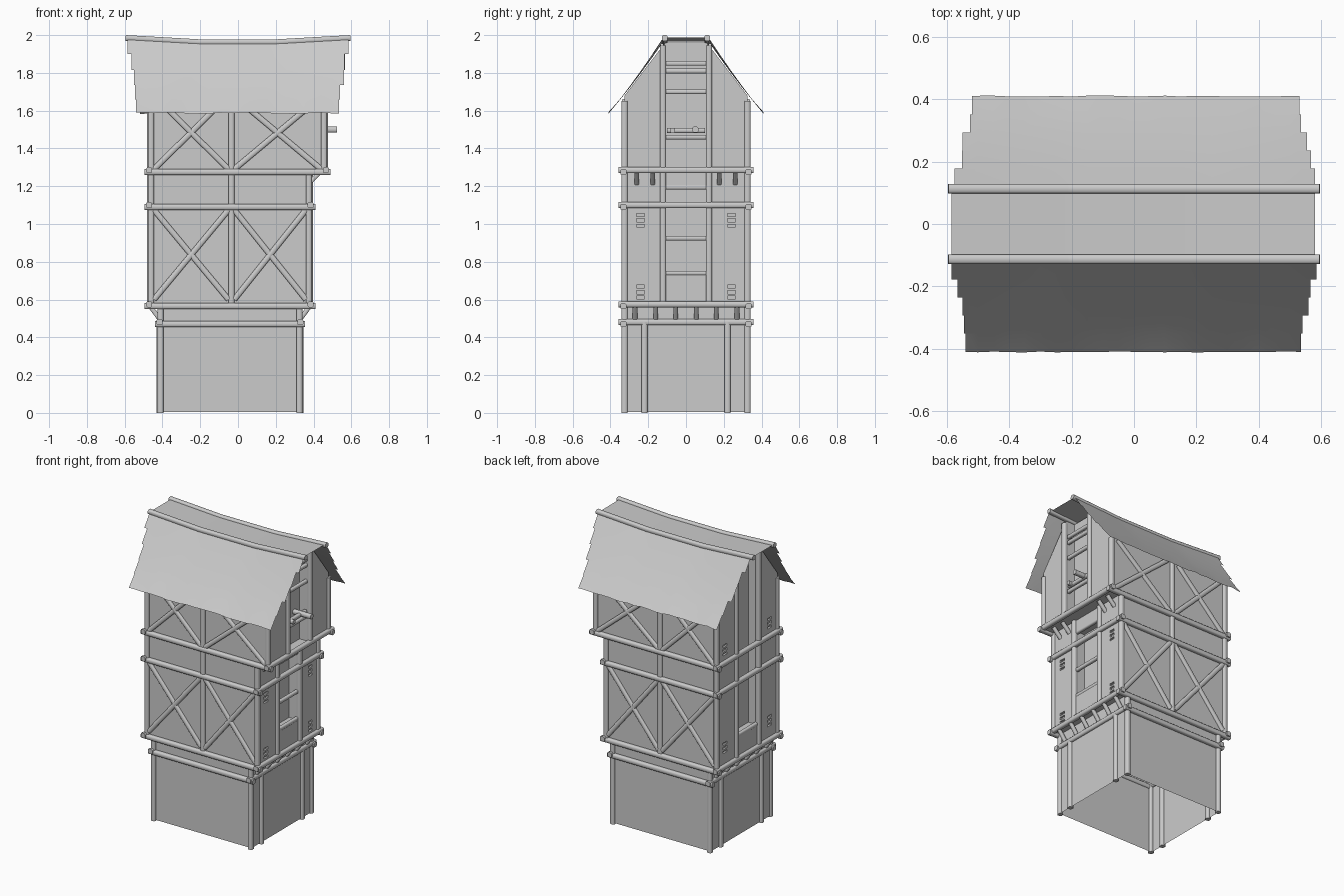
import bpy, bmesh, math, random
from mathutils import Vector, Matrix

random.seed(4)
old = bpy.data.objects.get("Cube")
if old:
    bpy.data.objects.remove(old)

grey = bpy.data.materials.new("plain grey")
grey.use_nodes = True
COLOUR = (0.6, 0.6, 0.6, 1)
grey.diffuse_color = COLOUR
grey.node_tree.nodes["Principled BSDF"].inputs["Base Color"].default_value = COLOUR


def finish(name, bm, smooth=False):
    bmesh.ops.recalc_face_normals(bm, faces=bm.faces)
    mesh = bpy.data.meshes.new(name)
    bm.to_mesh(mesh)
    bm.free()
    mesh.materials.append(grey)
    obj = bpy.data.objects.new(name, mesh)
    bpy.context.collection.objects.link(obj)
    if smooth:
        bpy.ops.object.select_all(action='DESELECT')
        obj.select_set(True)
        bpy.context.view_layer.objects.active = obj
        bpy.ops.object.shade_smooth_by_angle(angle=math.radians(50))
    return obj


def add_box(bm, lo, hi):
    lo, hi = Vector(lo), Vector(hi)
    m = Matrix.Translation((lo + hi) / 2) @ Matrix.Diagonal((*(hi - lo), 1))
    return bmesh.ops.create_cube(bm, size=1, matrix=m)["verts"]


def beams(name, ends, r=0.016):
    """Square timbers with rounded long edges between pairs of points."""
    bm = bmesh.new()
    for p, q in ends:
        p, q = Vector(p), Vector(q)
        half = (q - p).length / 2
        verts = add_box(bm, (-r, -r, -half), (r, r, half))
        long_edges = {e for v in verts for e in v.link_edges
                      if abs(e.verts[0].co.z - e.verts[1].co.z) > half}
        turn = (q - p).to_track_quat('Z', 'Y').to_matrix().to_4x4()
        bmesh.ops.transform(bm, matrix=Matrix.Translation((p + q) / 2) @ turn, verts=verts)
        bmesh.ops.bevel(bm, geom=list(long_edges), offset=r * 0.4, segments=1, affect='EDGES')
    return finish(name, bm, True)


WALL = 0.325          # half depth of the walls
L, MID_R, TOP_R = -0.465, 0.38, 0.46

# Lower storey: open-bottomed shell
bm = bmesh.new()
add_box(bm, (-0.415, -WALL, 0.005), (0.33, WALL, 0.57))
bmesh.ops.delete(bm, geom=[f for f in bm.faces if abs(f.normal.z) > 0.5], context='FACES')
finish("base_walls", bm)

# Middle storey
bm = bmesh.new()
add_box(bm, (L, -WALL, 0.57), (MID_R, WALL, 1.275))
middle = finish("middle_walls", bm)

# Top storey with the clipped gable
bm = bmesh.new()
profile = [(-WALL, 1.275), (WALL, 1.275), (WALL, 1.68), (0.11, 1.96), (-0.11, 1.96), (-WALL, 1.68)]
face = bm.faces.new([bm.verts.new((L, y, z)) for y, z in profile])
ext = bmesh.ops.extrude_face_region(bm, geom=[face])
moved = [v for v in ext["geom"] if isinstance(v, bmesh.types.BMVert)]
bmesh.ops.translate(bm, verts=moved, vec=(TOP_R - L, 0, 0))
top = finish("top_walls", bm)


# Door shafts and small windows cut into both ends
def cut(target, name, boxes):
    bm = bmesh.new()
    for lo, hi in boxes:
        add_box(bm, lo, hi)
    cutter = finish(name, bm)
    mod = target.modifiers.new("openings", 'BOOLEAN')
    mod.object = cutter
    mod.solver = 'EXACT'
    bpy.context.view_layer.objects.active = target
    bpy.ops.object.modifier_apply(modifier="openings")
    bpy.data.objects.remove(cutter)


def shaft(x, z0, z1, depth=0.07):
    return (x - depth, -0.11, z0), (x + depth, 0.11, z1)


def window(x, y, z):
    return (x - 0.014, y - 0.021, z - 0.036), (x + 0.014, y + 0.021, z + 0.036)


windows_right = [(MID_R, s * 0.24, z) for s in (-1, 1) for z in (0.64, 1.02)]
windows_left = [(L, s * 0.24, z) for s in (-1, 1) for z in (0.7, 1.37)]
cut(middle, "middle_cutter",
    [shaft(MID_R, 0.73, 1.2), shaft(L, 0.72, 1.3)]
    + [window(*w) for w in windows_right] + [window(*w) for w in windows_left if w[2] < 1])
cut(top, "top_cutter",
    [shaft(TOP_R, 1.29, 1.99), shaft(L, 1.2, 1.99)]
    + [window(*w) for w in windows_left if w[2] > 1])

# Window slats
bm = bmesh.new()
for x, y, z in windows_right + windows_left:
    inner = x - math.copysign(0.012, x)
    for dz in (-0.016, 0.014):
        add_box(bm, (min(x, inner), y - 0.021, z + dz - 0.006),
                (max(x, inner), y + 0.021, z + dz + 0.006))
finish("window_slats", bm)

# Upright posts
S = (-1, 1)
Y = 0.325
beams("base_corner_posts", [((x, s * Y, 0), (x, s * Y, 0.57)) for x in (-0.41, 0.325) for s in S])
beams("base_end_posts", [((x, s * 0.22, 0), (x, s * 0.22, 0.48)) for x in (-0.415, 0.33) for s in S])
beams("middle_posts", [((x, s * Y, 0.57), (x, s * Y, 1.275)) for x in (-0.46, -0.035, 0.375) for s in S])
beams("top_posts", [((x, s * Y, 1.275), (x, s * Y, 1.65)) for x in (-0.46, -0.035, 0.455) for s in S])
beams("shaft_posts",
      [((x, s * 0.122, z0), (x, s * 0.122, z1)) for s in S for x, z0, z1 in
       ((L, 0.57, 1.945), (MID_R, 0.57, 1.275), (TOP_R, 1.275, 1.945))])

# Horizontal beams ringing each floor: left end, right end, height
long_beams, cross_beams = [], []
for x0, x1, z in ((-0.415, 0.33, 0.47), (-0.47, 0.385, 0.565), (-0.47, 0.385, 1.09), (-0.47, 0.465, 1.275)):
    for s in S:
        long_beams.append(((x0 - 0.025, s * 0.332, z), (x1 + 0.025, s * 0.332, z)))
    for x in (x0, x1):
        cross_beams.append(((x, -0.357, z + 0.01), (x, 0.357, z + 0.01)))
beams("long_floor_beams", long_beams)
beams("cross_floor_beams", cross_beams)

# Crossed braces on the long sides
braces = []
for panels, z0, z1, short in ((((-0.445, -0.05), (-0.02, 0.36)), 0.6, 1.075, 0),
                              (((-0.445, -0.05), (-0.02, 0.44)), 1.29, 1.65, 0.03)):
    for a, b in panels:
        for s in S:
            braces += [((a, s * Y, z0), (b - short, s * Y, z1)),
                       ((b, s * Y, z0), (a + short, s * Y, z1))]
beams("cross_braces", braces, 0.015)

# Slanted brackets under the overhangs
brackets = []
for y in (-0.27, -0.16, -0.055, 0.055, 0.16, 0.27):
    brackets += [((0.325, y, 0.49), (0.38, y, 0.565)), ((-0.41, y, 0.49), (-0.465, y, 0.565))]
for y in (-0.26, -0.175, 0.175, 0.26):
    brackets.append(((0.375, y, 1.215), (0.435, y, 1.275)))
beams("overhang_brackets", brackets, 0.012)

# Sills and rungs across the shafts
bars = [(MID_R - 0.01, z) for z in (0.74, 0.925, 1.195)]
bars += [(TOP_R - 0.02, z) for z in (1.46, 1.7, 1.81, 1.85)]
bars.append((L + 0.01, 0.725))
beams("shaft_rungs", [((x, -0.11, z), (x, 0.11, z)) for x, z in bars], 0.012)

# Hoist arm with crossbar and stub
beams("hoist_arm", [((0.37, 0.05, 1.5), (0.525, 0.05, 1.5))], 0.015)
beams("hoist_crossbar", [((0.44, -0.1, 1.495), (0.44, 0.1, 1.495))], 0.013)
beams("hoist_stub", [((0.4, -0.07, 1.495), (0.475, -0.07, 1.495))], 0.013)


# Sagging thin roof with stepped ends
def sag(x):
    return 0.022 * min(1, max(0, (0.59 - abs(x)) / 0.38))


def sheet(name, rows):
    """rows: (left, right, upper edge, lower edge, ragged); an edge is y, z, sag."""
    bm = bmesh.new()
    for x0, x1, up, low, ragged in rows:
        xs = [x0] + [-0.5 + i / 20 for i in range(21)] + [x1]
        drops = [random.uniform(-0.004, 0.004) if ragged else 0 for _ in xs]
        for i in range(len(xs) - 1):
            corners = []
            for j, (y, z, f), d in ((i, up, 0), (i, low, drops[i]),
                                    (i + 1, low, drops[i + 1]), (i + 1, up, 0)):
                corners.append(bm.verts.new((xs[j], y + math.copysign(d, y), z - f * sag(xs[j]) - d * 1.3)))
            bm.faces.new(corners)
    bmesh.ops.remove_doubles(bm, verts=bm.verts, dist=0.0005)
    return finish(name, bm, True)


ROWS = 5
curve = []
for i in range(ROWS + 1):
    t = i / ROWS
    curve.append((0.12 + 0.288 * t, 1.987 - 0.4 * t - 0.04 * t * (1 - t), 1 - t))
for side, label, lefts, rights in (
        (-1, "front", (0.585, 0.565, 0.55, 0.545, 0.54), (0.585, 0.565, 0.56, 0.54, 0.535)),
        (1, "back", (0.575, 0.552, 0.55, 0.525, 0.52), (0.58, 0.567, 0.555, 0.535, 0.53))):
    rows = []
    for i in range(ROWS):
        up, low = [(side * y, z, f) for y, z, f in curve[i:i + 2]]
        rows.append((-lefts[i], rights[i], up, low, i == ROWS - 1))
    sheet(label + "_roof_slope", rows)
sheet("roof_top", [(-0.585, 0.58, (-0.12, 1.987, 1), (0.12, 1.987, 1), False)])

# Bent ridge beams along both top edges
for s, label in ((-1, "front"), (1, "back")):
    stops = [-0.595, -0.4, -0.21, 0.21, 0.4, 0.595]
    pts = [(x, s * 0.113, 1.985 - sag(x)) for x in stops]
    beams(label + "_ridge_beam", list(zip(pts, pts[1:])), 0.015)
